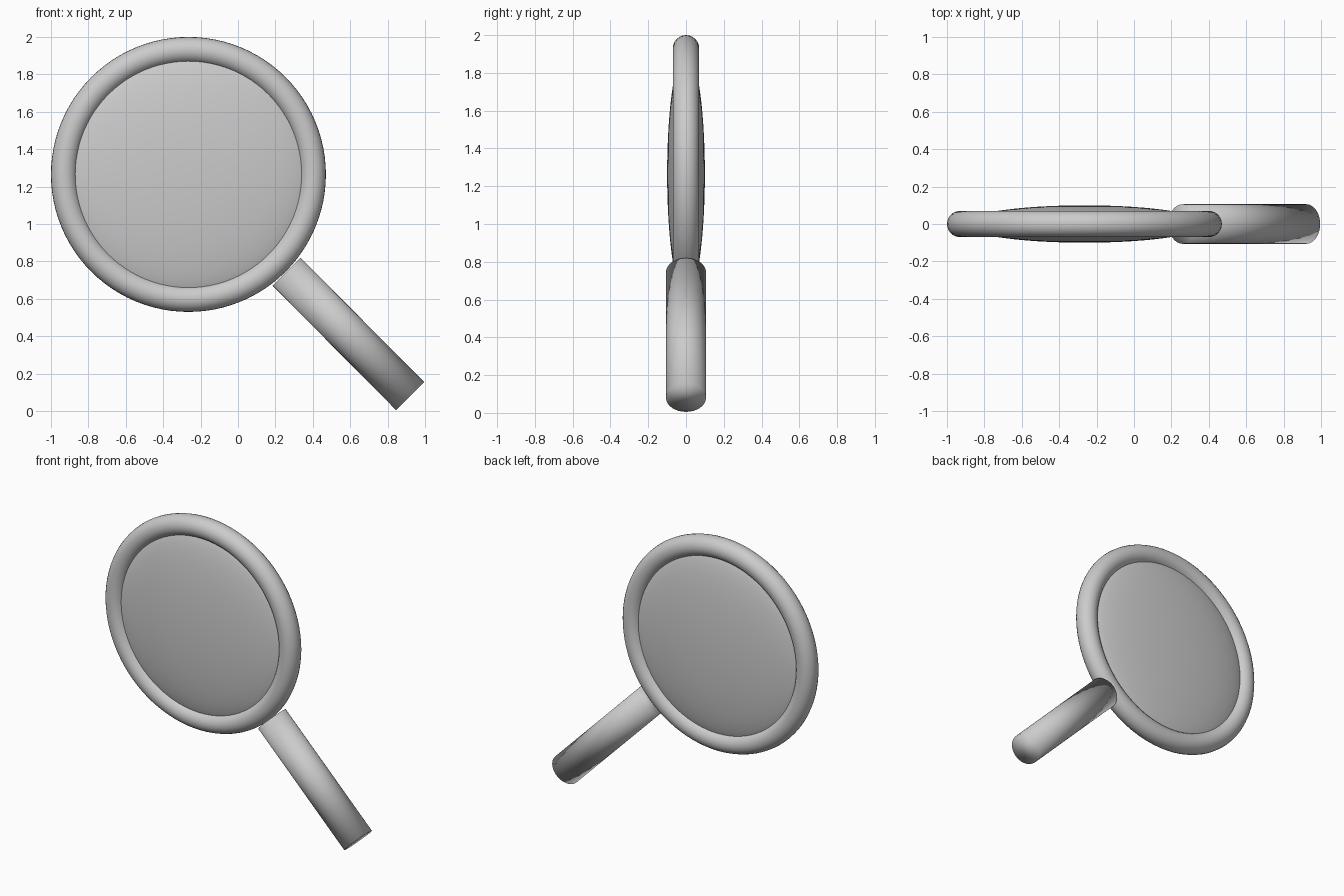
import bpy
import math
from mathutils import Vector

cube = bpy.data.objects.get("Cube")
if cube:
    bpy.data.objects.remove(cube, do_unlink=True)

# Single grey finish
GREY = (0.6, 0.6, 0.6, 1.0)
grey = bpy.data.materials.new("plain grey")
grey.use_nodes = True
grey.diffuse_color = GREY
grey.node_tree.nodes["Principled BSDF"].inputs["Base Color"].default_value = GREY


def finish(name):
    obj = bpy.context.object
    obj.name = name
    obj.data.materials.clear()
    obj.data.materials.append(grey)
    bpy.ops.object.shade_smooth()
    return obj


centre = Vector((-0.265, 0, 1.265))
upright = (math.pi / 2, 0, 0)

# Round rim
bpy.ops.mesh.primitive_torus_add(major_radius=0.665, minor_radius=0.07,
                                 major_segments=96, minor_segments=24,
                                 location=centre, rotation=upright)
finish("rim")

# Lens bulging on both sides
bpy.ops.mesh.primitive_uv_sphere_add(segments=64, ring_count=32, radius=1,
                                     location=centre, rotation=upright)
lens = finish("lens")
lens.scale = (0.65, 0.65, 0.1)

# Handle running diagonally down, softly shaded across its flat ends
start, end = Vector((0.26, 0, 0.745)), Vector((0.92, 0, 0.08))
axis = end - start
bpy.ops.mesh.primitive_cylinder_add(vertices=32, radius=0.106, depth=axis.length,
                                    location=(start + end) / 2,
                                    rotation=axis.to_track_quat('Z', 'Y').to_euler())
finish("handle")
